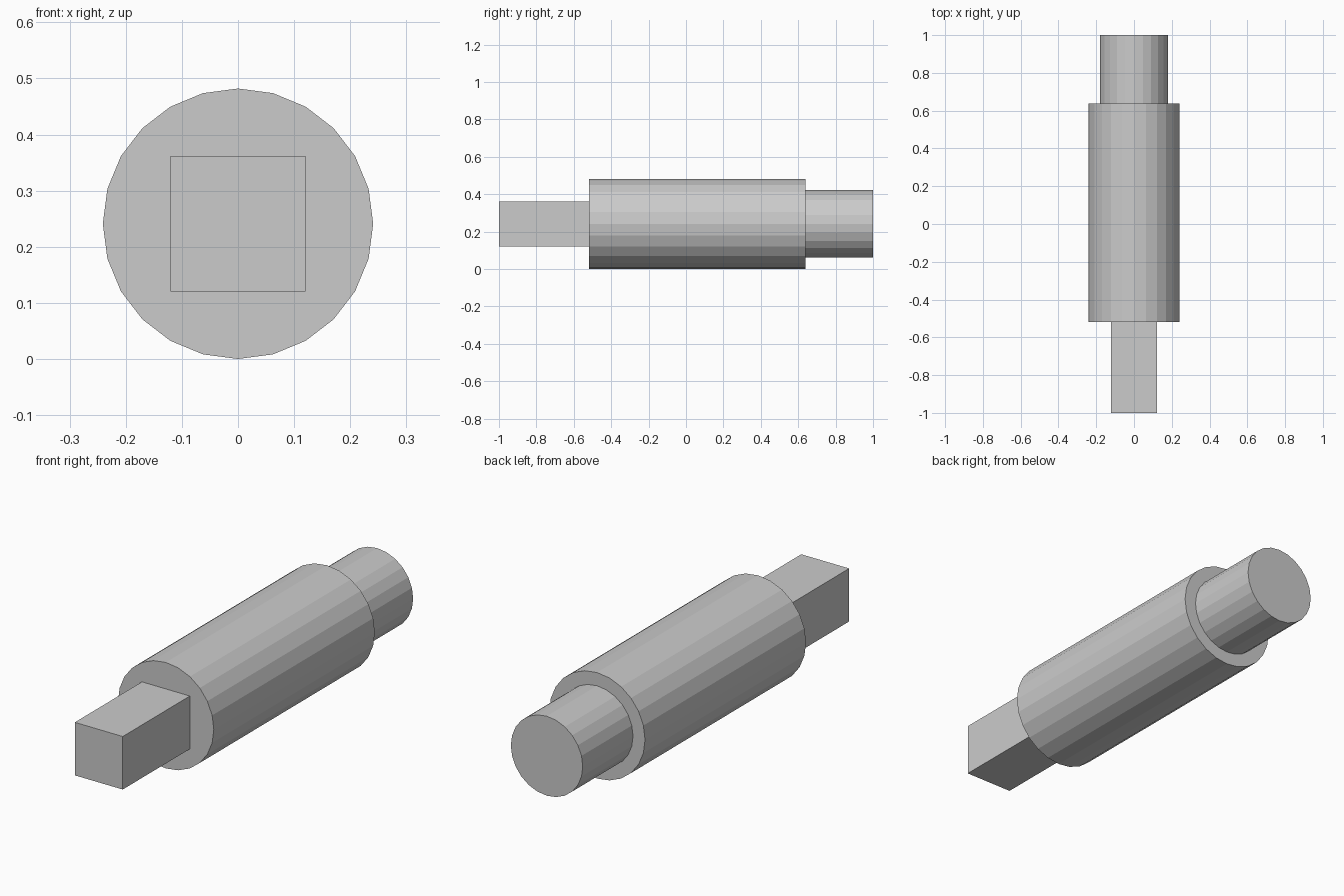
import bpy
import math
from mathutils import Matrix

cube = bpy.data.objects.get("Cube")
if cube:
    bpy.data.objects.remove(cube, do_unlink=True)

UNIT = 2 / 16.6          # overall length is 16.6 units
AXIS_Z = 2 * UNIT        # height of the shaft axis

steel = bpy.data.materials.new("grey_steel")
steel.use_nodes = True
GREY = (0.6, 0.6, 0.6, 1)
steel.diffuse_color = GREY
steel.node_tree.nodes["Principled BSDF"].inputs["Base Color"].default_value = GREY


def finish(name, y):
    """Name, place and colour the active part."""
    part = bpy.context.object
    part.name = name
    part.location = (0, y, AXIS_Z)
    part.data.materials.append(steel)
    return part


def round_section(name, radius, start, length):
    """Faceted cylinder along y."""
    bpy.ops.mesh.primitive_cylinder_add(
        vertices=24, radius=radius * UNIT, depth=length * UNIT)
    part = finish(name, -1 + (start + length / 2) * UNIT)
    part.data.transform(Matrix.Rotation(math.radians(90), 4, "X"))


# Square drive end at the front
bpy.ops.mesh.primitive_cube_add(size=2 * UNIT)
drive = finish("square_drive", -1 + 2 * UNIT)
drive.data.transform(Matrix.Diagonal((1, 2, 1, 1)))

# Thick middle and narrower rear journal
round_section("main_body", 2, 4, 9.6)
round_section("rear_journal", 1.5, 13.6, 3)
